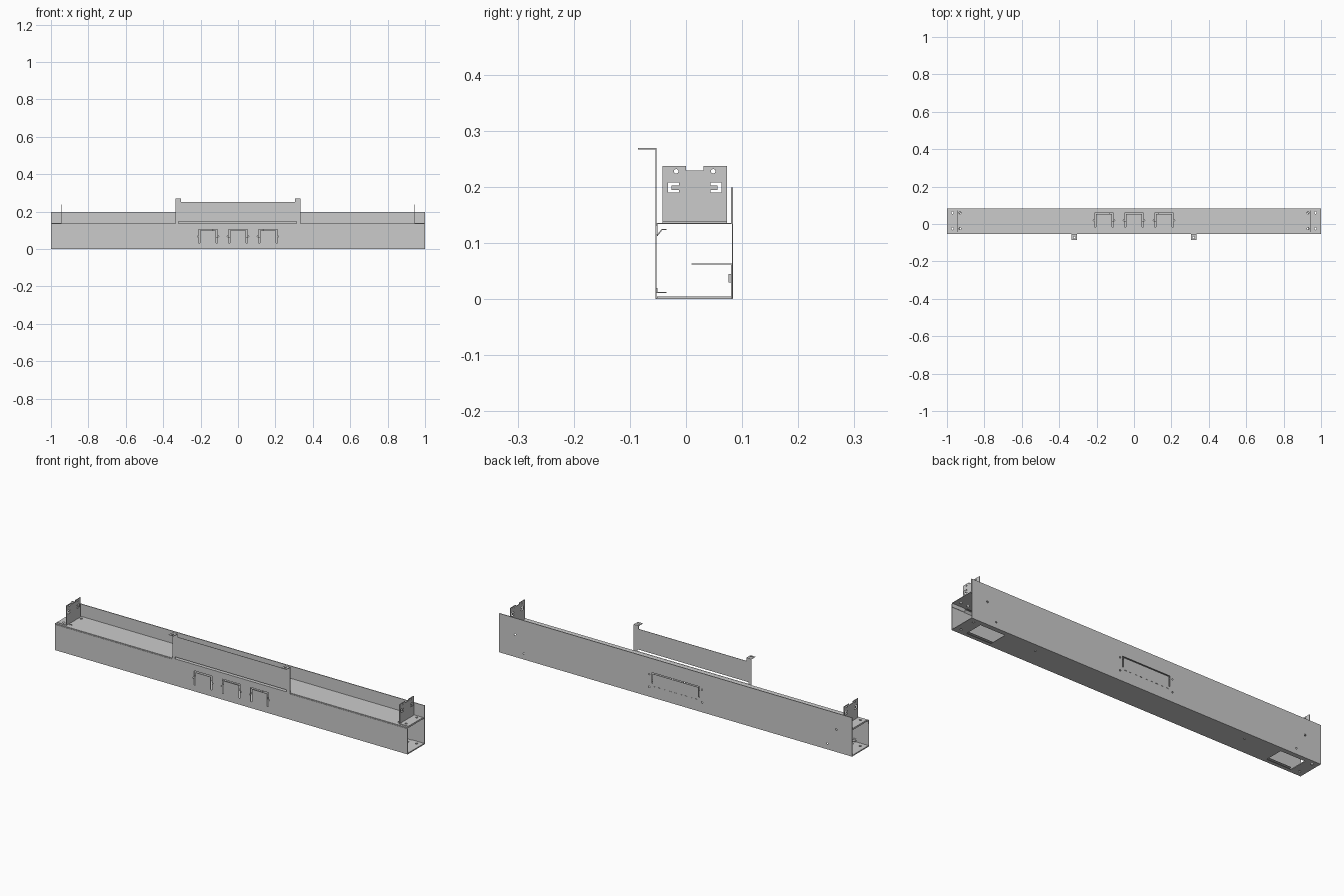
import bpy, bmesh
from mathutils import Matrix, Vector

if "Cube" in bpy.data.objects:
    bpy.data.objects.remove(bpy.data.objects["Cube"])

T = 0.002  # sheet thickness


def make(name, bm):
    bmesh.ops.recalc_face_normals(bm, faces=bm.faces)
    me = bpy.data.meshes.new(name)
    bm.to_mesh(me)
    bm.free()
    ob = bpy.data.objects.new(name, me)
    bpy.context.collection.objects.link(ob)
    return ob


def add_box(bm, x0, x1, y0, y1, z0, z1):
    m = Matrix.Translation(((x0 + x1) / 2, (y0 + y1) / 2, (z0 + z1) / 2))
    m = m @ Matrix.Diagonal((x1 - x0, y1 - y0, z1 - z0, 1))
    bmesh.ops.create_cube(bm, size=1, matrix=m)


def add_rod(bm, c, axis, r, depth=0.012):
    rot = Vector((0, 0, 1)).rotation_difference(Vector(axis)).to_matrix().to_4x4()
    bmesh.ops.create_cone(bm, cap_ends=True, segments=12, radius1=r, radius2=r,
                          depth=depth, matrix=Matrix.Translation(c) @ rot)


def box(name, *b):
    bm = bmesh.new()
    add_box(bm, *b)
    return make(name, bm)


def sheet(name, path, x0, x1):
    """Bent sheet: a (y, z) centre line given thickness and extruded along x."""
    p = [Vector(q) for q in path]
    left, right = [], []
    for i, q in enumerate(p):
        d = [(b - a).normalized() for a, b in zip(p, p[1:])]
        n = [Vector((-v.y, v.x)) for v in d[max(i - 1, 0):i + 1]]
        m = sum(n, Vector((0, 0))).normalized()
        off = m * (T / 2 / m.dot(n[0]))
        left.append(q + off)
        right.append(q - off)
    bm = bmesh.new()
    f = bm.faces.new([bm.verts.new((x0, q.x, q.y)) for q in left + right[::-1]])
    ext = bmesh.ops.extrude_face_region(bm, geom=[f])["geom"]
    bmesh.ops.translate(bm, vec=(x1 - x0, 0, 0),
                        verts=[g for g in ext if isinstance(g, bmesh.types.BMVert)])
    return make(name, bm)


def cut(ob, boxes=(), rods=()):
    bm = bmesh.new()
    for b in boxes:
        add_box(bm, *b)
    for r in rods:
        add_rod(bm, *r)
    c = make("cutter", bm)
    c.hide_render = True
    m = ob.modifiers.new("cut", "BOOLEAN")
    m.operation, m.object, m.solver = "DIFFERENCE", c, "EXACT"
    m.use_self = True
    bpy.context.view_layer.objects.active = ob
    bpy.ops.object.modifier_apply(modifier=m.name)
    bpy.data.objects.remove(c)


X, Y, Z = (1, 0, 0), (0, 1, 0), (0, 0, 1)
W = 0.007  # slot width

# Main channel: front wall, floor and taller back wall
channel = sheet("main_channel", [(-.0535, .131), (-.0535, .001), (.083, .001), (.083, .199)], -1, 1)
boxes, rods = [], []
for cx in (-.16, 0, .16):  # front knockouts
    boxes += [(cx - .05, cx + .05, -.06, -.045, .105 - W, .105)]
    for s in (-1, 1):
        a, b = sorted((cx + s * .05, cx + s * (.05 - W)))
        boxes.append((a, b, -.06, -.045, .033, .103))
        rods.append(((cx + s * .055, -.0535, .068), Y, .003))
boxes.append((-.135, .135, .075, .09, .122, .127))  # back knockout
for s in (-1, 1):
    a, b = sorted((s * .135, s * .13))
    boxes.append((a, b, .075, .09, .072, .125))
    a, b = sorted((s * .79, s * .93))
    boxes.append((a, b, -.035, .06, -.01, .01))  # floor openings
    rods += [((s * .91, .083, .115), Y, .005), ((s * .86, .083, .03), Y, .004),
             ((s * .15, .083, .115), Y, .004), ((s * .15, .083, .05), Y, .004),
             ((s * .6, .04, .001), Z, .004)]
    rods += [((s * .97, y, .001), Z, .006) for y in (-.025, .06)]
for i in range(9):  # bend perforations below the back knockout
    boxes.append((-.126 + i * .03, -.114 + i * .03, .075, .09, .058, .061))
cut(channel, boxes, rods)

# Lid: lip behind front wall, top plate, upright flange along the back wall
lid = sheet("lid", [(-.0515, .115), (-.0515, .135), (.081, .135), (.081, .199)], -1, 1)
boxes, rods = [], []
for cx in (-.16, 0, .16):
    boxes.append((cx - .05, cx + .05, .06 - W, .06, .13, .14))
    for s in (-1, 1):
        a, b = sorted((cx + s * .05, cx + s * (.05 - W)))
        boxes.append((a, b, -.016, .058, .13, .14))
        rods.append(((cx + s * .055, .02, .135), Z, .003))
for s in (-1, 1):
    rods += [((s * x, y, .135), Z, .006) for x in (.93, .97) for y in (-.025, .06)]
cut(lid, boxes, rods)

# Inner stiffening flanges and back shelf
sheet("upper_front_flange", [(-.0515, .113), (-.043, .124), (-.035, .124)], -.93, .93)
sheet("lower_front_flange", [(-.0515, .02), (-.0515, .012), (-.035, .012)], -.93, .93)
sheet("inner_shelf", [(.07, .003), (.081, .003), (.081, .063), (.01, .063)], -.13, .13)
box("shelf_clip", -.02, .02, .076, .08, .03, .045)

# Raised centre panel with a long gap at its foot and two bent hanger tabs
panel = box("centre_panel", -.333, .333, -.0545, -.0525, .131, .252)
cut(panel, [(-.318, .312, -.06, -.045, .137, .147)])
for s, side in ((-1, "left"), (1, "right")):
    a, b = sorted((s * .333, s * .305))
    tab = sheet(side + "_hanger_tab", [(-.0535, .252), (-.0535, .268), (-.0855, .268)], a, b)
    cut(tab, rods=[((s * .319, -.072, .268), Z, .006)])

# End brackets: notched upright plates with holes and clip slots, on flat feet
for s, side in ((-1, "left"), (1, "right")):
    xa, xb = sorted((s * .943, s * .946))
    plate = box(side + "_end_bracket", xa, xb, -.042, .073, .136, .237)
    c = .0155
    lo, hi = xa - .01, xb + .01
    boxes, rods = [(lo, hi, 0, .031, .229, .25)], []
    for t in (-1, 1):
        for (u, v, z0, z1) in ((.028, .048, .203, .208), (.028, .048, .19, .195),
                               (.041, .048, .192, .206)):
            a, b = sorted((c + t * u, c + t * v))
            boxes.append((lo, hi, a, b, z0, z1))
        rods.append(((s * .9445, c + t * .033, .228), X, .004, .02))
    cut(plate, boxes, rods)
    a, b = sorted((s * .944, s * .995))
    foot = box(side + "_bracket_foot", a, b, -.042, .073, .136, .1385)
    cut(foot, rods=[((s * .97, y, .137), Z, .006) for y in (-.025, .06)])
    # Floor end plate
    a, b = sorted((s * .93, s * .998))
    end = box(side + "_floor_end_plate", a, b, -.052, .081, .002, .0045)
    cut(end, rods=[((s * .97, y, .003), Z, .006) for y in (-.025, .06)])
